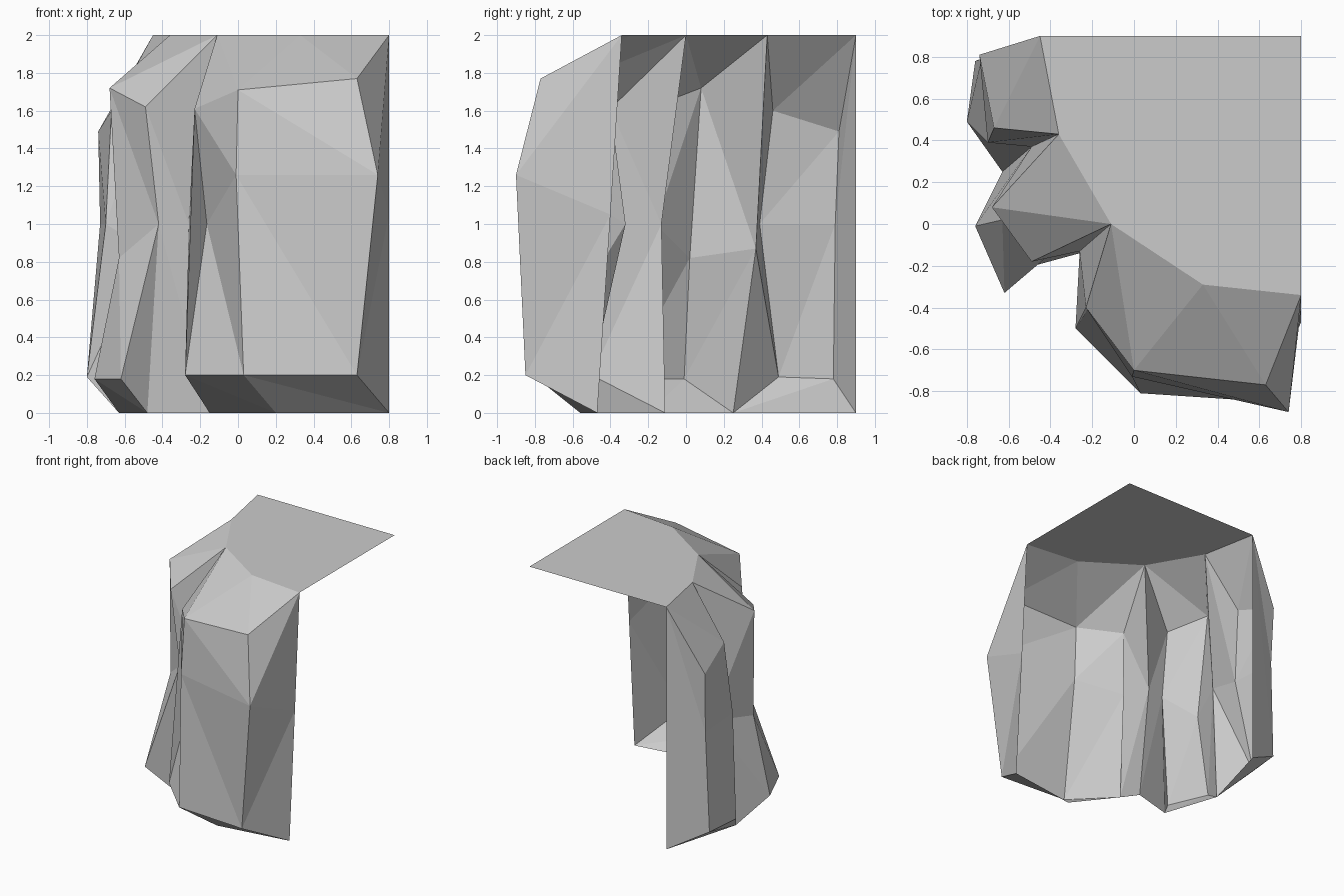
import bpy
import bmesh

cube = bpy.data.objects.get("Cube")
if cube:
    bpy.data.objects.remove(cube, do_unlink=True)

# Single flat rock colour
rock = bpy.data.materials.new("rock_grey")
rock.use_nodes = True
grey = (0.6, 0.6, 0.6, 1.0)
rock.diffuse_color = grey
rock.node_tree.nodes["Principled BSDF"].inputs["Base Color"].default_value = grey


def make_object(name, faces):
    """Build a flat-shaded object from faces given as lists of points."""
    bm = bmesh.new()
    verts = {}
    for face in faces:
        for point in face:
            if point not in verts:
                verts[point] = bm.verts.new(point)
        bm.faces.new([verts[point] for point in face])
    mesh = bpy.data.meshes.new(name)
    bm.to_mesh(mesh)
    bm.free()
    mesh.materials.append(rock)
    obj = bpy.data.objects.new(name, mesh)
    bpy.context.collection.objects.link(obj)
    return obj


def stitch(right, left):
    """Zip two fold lines together from top to bottom with triangles."""
    faces, i, j = [], 0, 0
    while i < len(right) - 1 or j < len(left) - 1:
        right_next = right[i + 1][2] if i < len(right) - 1 else -1
        left_next = left[j + 1][2] if j < len(left) - 1 else -1
        if right_next >= left_next:
            face = (right[i], left[j], right[i + 1])
            i += 1
        else:
            face = (left[j], left[j + 1], right[i])
            j += 1
        if len(set(face)) == 3:
            faces.append(face)
    return faces


# Rim of the plateau, from the front corner round to the back
rim_front = (0.8, -0.34, 2)
rim_bend = (0.33, -0.29, 2)
rim_cleft = (-0.11, 0, 2)
rim_notch = (-0.36, 0.43, 2)
rim_back = (-0.45, 0.9, 2)
rim_corner = (0.8, 0.9, 2)

# Foot of the wall
foot_front = (0.8, -0.47, 0)
foot_bend = (0.2, -0.56, 0)
foot_cleft = (-0.15, -0.11, 0)
foot_pillar = (-0.48, -0.2, 0)
foot_notch = (-0.63, 0.25, 0)
foot_back = (-0.45, 0.9, 0)

# Ridge points shared by neighbouring fold lines
buttress_top = (-0.23, -0.4, 1.61)
buttress_low = (-0.28, -0.5, 0.2)
pillar_top = (-0.49, -0.18, 1.62)
pillar_mid = (-0.42, -0.16, 1)

# Vertical fold lines of the wall, in order from front to back
folds = [
    # front buttress
    [rim_front, (0.8, -0.4, 1.05), foot_front],
    [rim_front, (0.63, -0.77, 1.77), (0.74, -0.9, 1.26), (0.63, -0.85, 0.2), foot_front],
    [rim_bend, (0, -0.7, 1.71), (-0.01, -0.73, 1.26), (0.03, -0.81, 0.2), foot_bend],
    [rim_cleft, buttress_top, (-0.165, -0.32, 1), buttress_low, foot_cleft],
    [rim_cleft, buttress_top, buttress_low, foot_cleft],
    # first cleft
    [rim_cleft, (-0.26, -0.13, 1), foot_cleft],
    # middle pillar
    [rim_cleft, pillar_top, pillar_mid, foot_pillar],
    [rim_cleft, pillar_top, pillar_mid, (-0.62, -0.33, 0.18), foot_pillar],
    [rim_notch, (-0.68, 0.08, 1.72), (-0.63, 0.02, 0.82), (-0.76, -0.01, 0.18), foot_notch],
    # second cleft
    [rim_notch, (-0.49, 0.37, 0.87), foot_notch],
    # back pillar
    [rim_notch, (-0.67, 0.46, 1.6), (-0.7, 0.39, 1), (-0.8, 0.49, 0.19), foot_notch],
    [rim_back, (-0.74, 0.81, 1.49), (-0.73, 0.79, 1), (-0.76, 0.78, 0.18), foot_back],
    [rim_back, foot_back],
]

# Folded cliff wall
wall_faces = []
for right_fold, left_fold in zip(folds, folds[1:]):
    wall_faces += stitch(right_fold, left_fold)
make_object("cliff_wall", wall_faces)

# Flat plateau on top
make_object("cliff_top", [(rim_front, rim_corner, rim_back, rim_notch, rim_cleft, rim_bend)])
